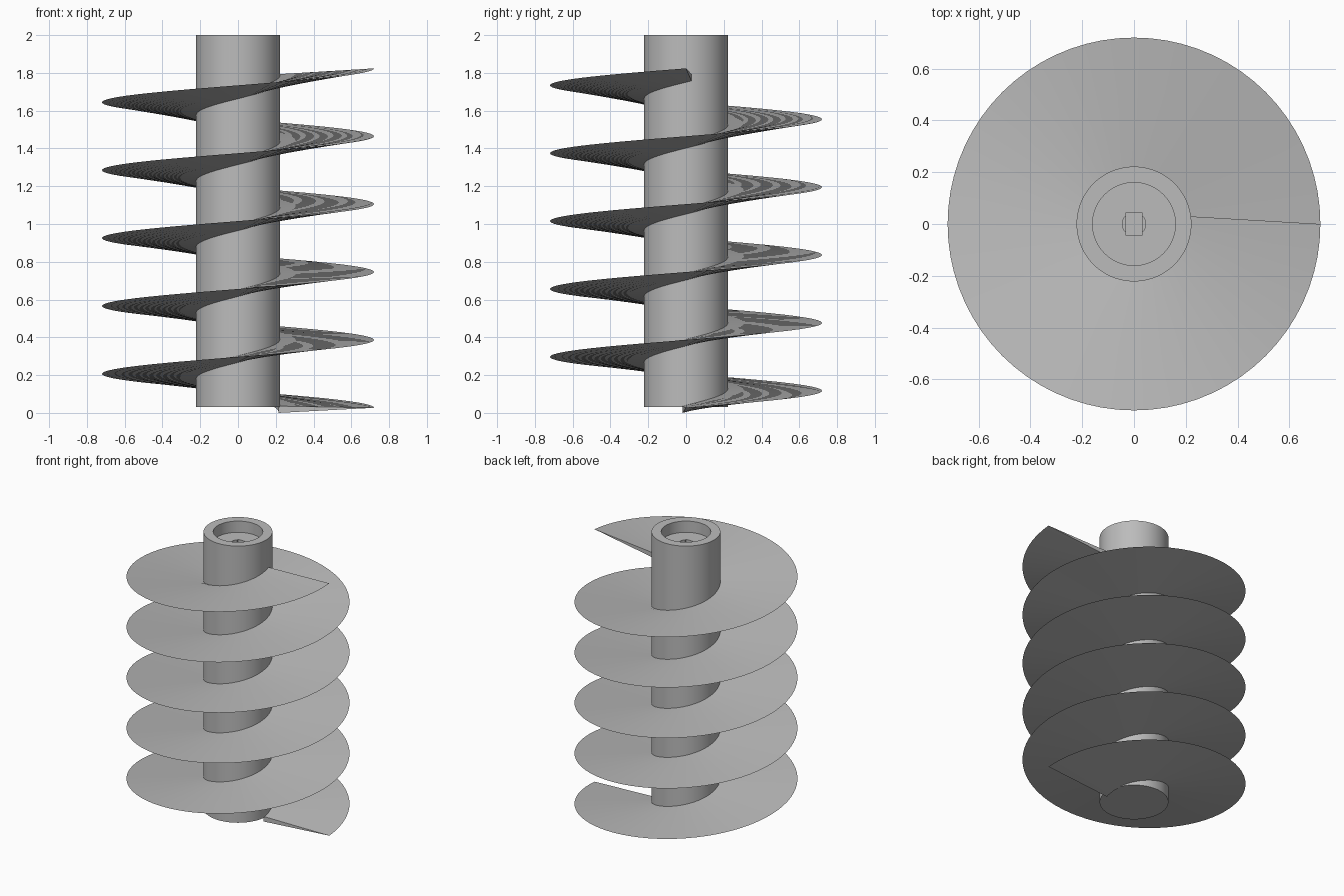
import bpy, bmesh
from math import sin, cos, pi, radians

TURNS, STEPS = 5, 72
SHAFT_R, BLADE_R = 0.222, 0.72

default = bpy.data.objects.get("Cube")
if default:
    bpy.data.objects.remove(default, do_unlink=True)

steel = bpy.data.materials.new("grey_steel")
steel.use_nodes = True
colour = (0.5, 0.5, 0.5, 1)
steel.diffuse_color = colour
steel.node_tree.nodes["Principled BSDF"].inputs["Base Color"].default_value = colour


def make_object(name, bm):
    bmesh.ops.recalc_face_normals(bm, faces=bm.faces[:])
    mesh = bpy.data.meshes.new(name)
    bm.to_mesh(mesh)
    bm.free()
    mesh.materials.append(steel)
    obj = bpy.data.objects.new(name, mesh)
    bpy.context.collection.objects.link(obj)
    return obj


def smooth(obj):
    bpy.ops.object.select_all(action='DESELECT')
    obj.select_set(True)
    bpy.context.view_layer.objects.active = obj
    bpy.ops.object.shade_smooth_by_angle(angle=radians(30))


def lathe(name, profile, sides=96):
    """Turn an (r, z) profile that starts and ends as capped rings."""
    bm = bmesh.new()
    rings = [[bm.verts.new((r * cos(2 * pi * i / sides), r * sin(2 * pi * i / sides), z))
              for i in range(sides)] for r, z in profile]
    for a, b in zip(rings, rings[1:]):
        for i in range(sides):
            j = (i + 1) % sides
            bm.faces.new((a[i], a[j], b[j], b[i]))
    bm.faces.new(rings[0])
    bm.faces.new(rings[-1])
    return make_object(name, bm)


# Shaft: solid at the bottom, shallow recess and round socket at the top
shaft = lathe("shaft", [(SHAFT_R, 0.03), (SHAFT_R, 2.0), (0.16, 2.0), (0.16, 1.92),
                        (0.045, 1.92), (0.045, 1.88)])

# Rectangular key slot cut below the round socket
bm = bmesh.new()
bmesh.ops.create_cube(bm, size=1)
bmesh.ops.scale(bm, vec=(0.06, 0.088, 0.2), verts=bm.verts)
bmesh.ops.translate(bm, vec=(0, 0, 1.93), verts=bm.verts)
cutter = make_object("key_slot_cutter", bm)
cutter.hide_render = True
cutter.hide_viewport = True
cut = shaft.modifiers.new("key_slot", 'BOOLEAN')
cut.object = cutter
cut.operation = 'DIFFERENCE'
cut.solver = 'EXACT'
bpy.context.view_layer.update()
mesh = bpy.data.meshes.new_from_object(
    shaft.evaluated_get(bpy.context.evaluated_depsgraph_get()))
shaft.modifiers.clear()
shaft.data = mesh
bpy.data.objects.remove(cutter, do_unlink=True)
smooth(shaft)

# Spiral blade: a wedge section, thick at the shaft and sharp at the rim
bm = bmesh.new()
sections = []
count = TURNS * STEPS
for i in range(count + 1):
    t = i / count
    rim = 2 * pi * TURNS * t
    root = rim + radians(-5 + 13 * t)
    root_z = 0.018 + 1.757 * t
    root_r = SHAFT_R - 0.008
    points = [(BLADE_R, rim, 0.027 + 1.797 * t),
              (root_r, root, root_z + 0.018),
              (root_r, root, root_z - 0.018)]
    sections.append([bm.verts.new((r * cos(a), r * sin(a), z)) for r, a, z in points])
for a, b in zip(sections, sections[1:]):
    for k in range(3):
        n = (k + 1) % 3
        bm.faces.new((a[k], a[n], b[n], b[k]))
bm.faces.new(sections[0])
bm.faces.new(sections[-1])
smooth(make_object("spiral_blade", bm))
